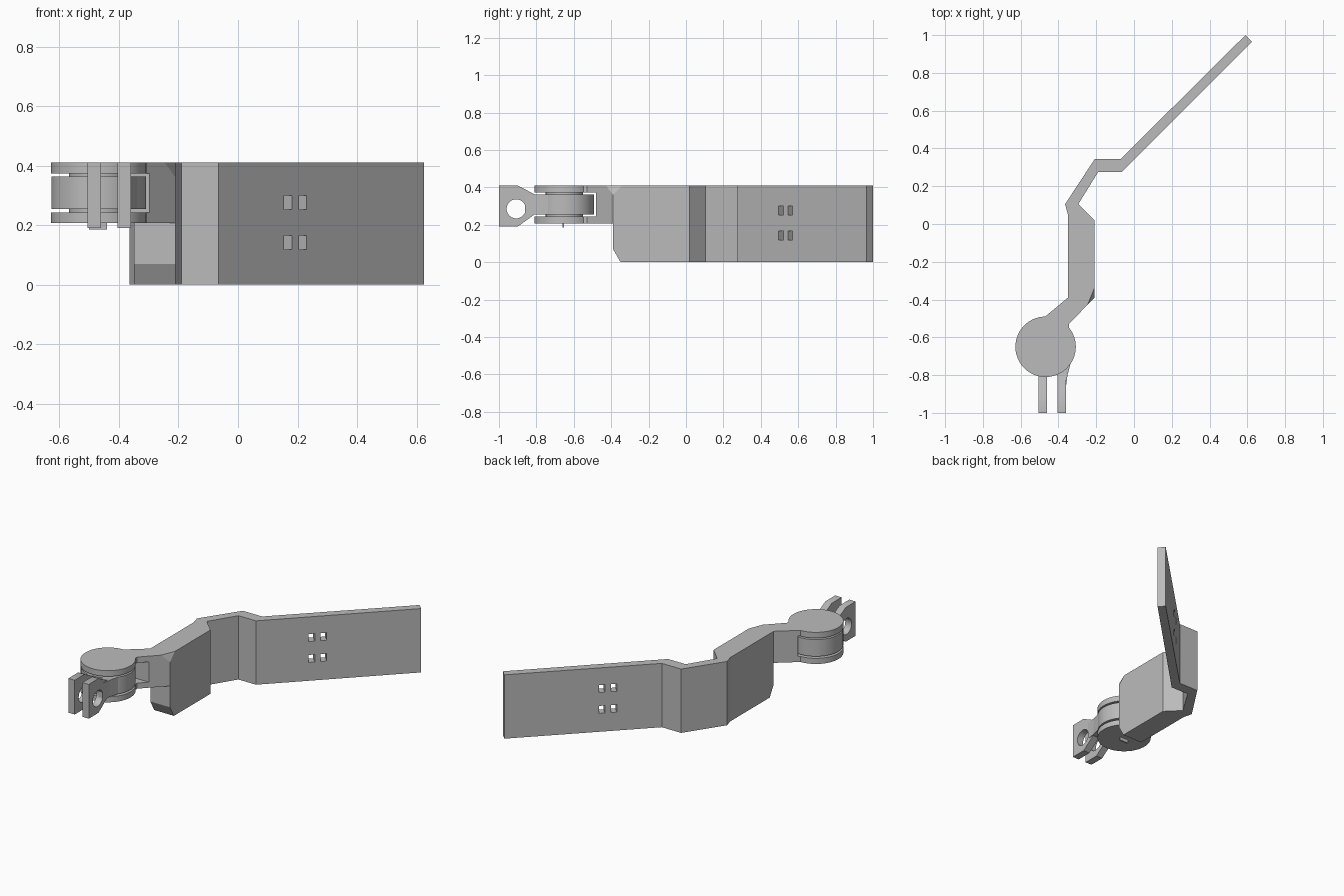
import bpy, bmesh, math
from mathutils import Vector

if "Cube" in bpy.data.objects:
    bpy.data.objects.remove(bpy.data.objects["Cube"], do_unlink=True)

grey = bpy.data.materials.new("plain grey")
grey.use_nodes = True
grey.diffuse_color = (0.5, 0.5, 0.5, 1)
grey.node_tree.nodes["Principled BSDF"].inputs["Base Color"].default_value = (0.5, 0.5, 0.5, 1)

TOP, MID = 0.41, 0.207          # top of the arm, underside of the hinge
HX, HY, R = -0.468, -0.65, 0.16  # hinge axis and radius


def prism(name, outline, lo, hi, axis="z", trim=None):
    """Extrude a plan (axis z) or side (axis x) outline from lo to hi."""
    bm = bmesh.new()
    place = (lambda a, b, h: (a, b, h)) if axis == "z" else (lambda a, b, h: (h, a, b))
    face = bm.faces.new([bm.verts.new(place(a, b, lo)) for a, b in outline])
    ext = bmesh.ops.extrude_face_region(bm, geom=[face])["geom"]
    shift = Vector(place(0, 0, hi - lo))
    bmesh.ops.translate(bm, vec=shift, verts=[g for g in ext if isinstance(g, bmesh.types.BMVert)])
    if trim:
        a, b, c = map(Vector, trim)
        n = (b - a).cross(c - a)
        if n.z < 0:
            n.negate()
        bmesh.ops.bisect_plane(bm, geom=bm.verts[:] + bm.edges[:] + bm.faces[:],
                               plane_co=a, plane_no=n, clear_outer=True)
        bmesh.ops.holes_fill(bm, edges=[e for e in bm.edges if e.is_boundary])
    bmesh.ops.recalc_face_normals(bm, faces=bm.faces)
    me = bpy.data.meshes.new(name)
    bm.to_mesh(me)
    bm.free()
    me.materials.append(grey)
    ob = bpy.data.objects.new(name, me)
    bpy.context.collection.objects.link(ob)
    return ob


def circle(cx, cy, r, n=64):
    return [(cx + r * math.cos(2 * math.pi * i / n), cy + r * math.sin(2 * math.pi * i / n))
            for i in range(n)]


def box(x0, x1, y0, y1):
    return [(x0, y0), (x1, y0), (x1, y1), (x0, y1)]


def smooth(ob):
    bpy.ops.object.select_all(action="DESELECT")
    ob.select_set(True)
    bpy.context.view_layer.objects.active = ob
    bpy.ops.object.shade_smooth_by_angle(angle=math.radians(30))


def cut(ob, cutter):
    cutter.hide_render = True
    cutter.hide_viewport = True
    mod = ob.modifiers.new("cut", "BOOLEAN")
    mod.operation, mod.solver, mod.object = "DIFFERENCE", "EXACT", cutter


# Long bent plate with four small windows
plate = prism("bent_plate", [(0.59, 1), (-0.07, 0.345), (-0.207, 0.345), (-0.365, 0.105),
                             (-0.35, 0.05), (-0.35, 0.02), (-0.21, 0.02), (-0.295, 0.105),
                             (-0.19, 0.275), (-0.065, 0.275), (0.625, 0.965)], 0, TOP)
along, across = Vector((1, 1)).normalized(), Vector((-1, 1)).normalized()
for x in (0.168, 0.218):
    for z in (0.142, 0.276):
        mid = Vector((x, x + 0.34))
        corners = [mid + along * s * 0.018 + across * t * 0.1
                   for s, t in ((-1, -1), (1, -1), (1, 1), (-1, 1))]
        cut(plate, prism("window_cutter", [tuple(c) for c in corners], z - 0.024, z + 0.024))

# Block with a sloped lower front edge and a clipped upper corner
corner = ((-0.21, -0.34, TOP), (-0.245, -0.425, TOP), (-0.21, -0.39, 0.36))
prism("arm_block", [(-0.39, 0.07), (-0.35, 0), (0.02, 0), (0.02, TOP), (-0.39, TOP)],
      -0.35, -0.21, "x", corner)

# Neck, slotted to form a fork around the knuckle
neck = prism("fork_neck", [(-0.35, -0.39), (-0.47, -0.49), (-0.47, -0.6), (-0.33, -0.585),
                           (-0.345, -0.555), (-0.345, -0.53), (-0.21, -0.39)],
             MID, TOP, trim=corner)
cut(neck, prism("slot_cutter", box(-0.7, -0.15, -0.7, -0.48), 0.243, 0.373))

# Hinge stack: fork discs, centre pin and knuckle
for name, r, lo, hi in (("lower_fork_disc", R, MID, 0.243), ("upper_fork_disc", R, 0.373, TOP),
                        ("hinge_pin", 0.1, 0.23, 0.39), ("knuckle", R - 0.001, 0.255, 0.363)):
    smooth(prism(name, circle(HX, HY, r), lo, hi))
prism("pin_tab", box(-0.5, -0.44, -0.661, -0.653), 0.185, 0.22)

# Twin drilled lugs in front of the knuckle
side = [(-1, 0.19), (-0.9, 0.19), (-0.81, 0.255), (-0.75, 0.255),
        (-0.75, 0.363), (-0.81, 0.363), (-0.9, 0.41), (-1, 0.41)]
for name, x in (("right_lug", -0.505), ("left_lug", -0.405)):
    lug = prism(name, side, x, x + 0.045, "x")
    cut(lug, prism("lug_hole_cutter", circle(-0.908, 0.285, 0.051, 40), x - 0.02, x + 0.065, "x"))
    smooth(lug)
prism("lug_fillet", [(-0.36, -0.86), (-0.352, -0.8), (-0.335, -0.735), (-0.4, -0.74),
                     (-0.39, -0.86)], 0.255, 0.363)
